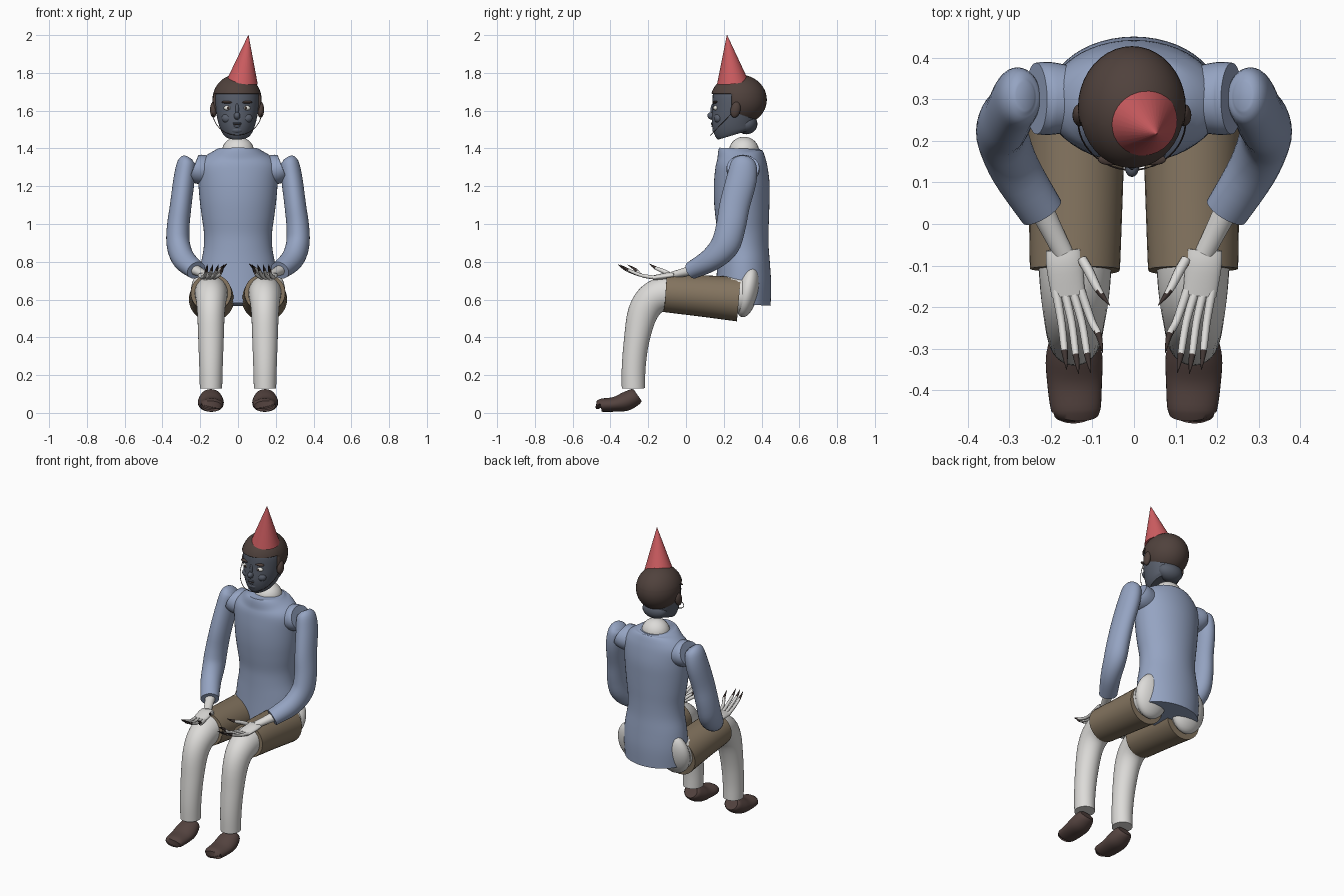
import bpy, bmesh, math
from mathutils import Vector, Matrix

if "Cube" in bpy.data.objects:
    bpy.data.objects.remove(bpy.data.objects["Cube"])


def material(name, rgb):
    m = bpy.data.materials.new(name)
    m.use_nodes = True
    m.diffuse_color = (*rgb, 1)
    m.node_tree.nodes["Principled BSDF"].inputs["Base Color"].default_value = (*rgb, 1)
    return m


SHIRT = material("shirt blue", (.3, .37, .54))
WHITE = material("pale cloth", (.72, .71, .69))
SHORTS = material("shorts tan", (.23, .175, .115))
HAIR = material("hair brown", (.08, .054, .046))
SHOE = material("shoe brown", (.088, .056, .05))
HAT = material("hat red", (.62, .11, .12))
FACE = material("face slate", (.1, .115, .15))
EYE = material("eye white", (.8, .8, .76))
DARK = material("claw dark", (.05, .035, .032))


def finish(name, bm, *mats):
    bmesh.ops.recalc_face_normals(bm, faces=bm.faces)
    mesh = bpy.data.meshes.new(name)
    bm.to_mesh(mesh)
    bm.free()
    ob = bpy.data.objects.new(name, mesh)
    bpy.context.collection.objects.link(ob)
    for m in mats:
        mesh.materials.append(m)
    bpy.ops.object.select_all(action='DESELECT')
    ob.select_set(True)
    bpy.context.view_layer.objects.active = ob
    bpy.ops.object.shade_smooth_by_angle(angle=math.radians(45))
    return ob


def spline(pts, steps):
    """Smooth list of 5-vectors (x, y, z, width radius, depth radius)."""
    pts = [Vector(p) for p in pts]
    out = []
    for i in range(len(pts) - 1):
        a, b = pts[max(i - 1, 0)], pts[i]
        c, d = pts[i + 1], pts[min(i + 2, len(pts) - 1)]
        for k in range(steps):
            t = k / steps
            out.append(b + (c - a) * (t / 2) + (a * 2 - b * 5 + c * 4 - d) * (t * t / 2)
                       + (b * 3 - a - c * 3 + d) * (t ** 3 / 2))
    return out + [pts[-1]]


def loft(name, pts, *mats, sides=32, steps=4, rule=None):
    """Sweep an ellipse along a path; rule picks the material per face centre."""
    bm = bmesh.new()
    path = spline(pts, steps)
    rings = []
    for i, p in enumerate(path):
        t = (path[min(i + 1, len(path) - 1)] - path[max(i - 1, 0)]).to_3d()
        t = Vector(t[:3]).normalized()
        ref = Vector((1, 0, 0)) if abs(t.x) < .9 else Vector((0, 1, 0))
        u = (ref - t * ref.dot(t)).normalized()
        v = t.cross(u)
        ring = []
        for k in range(sides):
            a = math.tau * k / sides
            ring.append(bm.verts.new(Vector(p[:3]) + u * (p[3] * math.cos(a)) + v * (p[4] * math.sin(a))))
        rings.append(ring)
    for r, s in zip(rings, rings[1:]):
        for k in range(sides):
            n = (k + 1) % sides
            bm.faces.new((r[k], r[n], s[n], s[k]))
    bm.faces.new(rings[0][::-1])
    bm.faces.new(rings[-1])
    if rule:
        for f in bm.faces:
            f.material_index = rule(f)
    return finish(name, bm, *mats)


def ball(name, at, size, mat, tilt=0):
    bm = bmesh.new()
    bmesh.ops.create_uvsphere(bm, u_segments=24, v_segments=16, radius=1)
    bm.transform(Matrix.Translation(at) @ Matrix.Rotation(math.radians(tilt), 4, 'X')
                 @ Matrix.Diagonal((*size, 1)))
    return finish(name, bm, mat)


# Torso: shirt with soft horizontal folds and a pale underside
loft("shirt_torso", [(0, .3, .575, .2, .148), (0, .305, .68, .205, .146), (0, .305, .78, .198, .14),
                     (0, .303, .87, .182, .135), (0, .302, .95, .18, .135), (0, .298, 1.04, .192, .142),
                     (0, .295, 1.13, .203, .147), (0, .295, 1.22, .21, .147), (0, .293, 1.3, .212, .138),
                     (0, .29, 1.345, .188, .128), (0, .285, 1.38, .14, .117), (0, .285, 1.4, .105, .108)],
     SHIRT, WHITE, sides=48, rule=lambda f: int(f.normal.z < -.9 and len(f.verts) > 4))
ball("neck", (0, .307, 1.385), (.085, .08, .077), WHITE)

# Head: face block, narrowing towards the chin
loft("head", [(-.005, .265, 1.475, .07, .1), (-.005, .26, 1.495, .085, .112), (-.005, .255, 1.54, .1, .118),
              (-.005, .258, 1.6, .112, .118), (-.005, .27, 1.68, .116, .128), (-.005, .275, 1.74, .095, .105)],
     FACE, sides=40)
ball("nose", (-.005, .137, 1.572), (.017, .024, .02), FACE, -15)
ball("nose_bridge", (-.005, .146, 1.605), (.01, .016, .035), FACE)
ball("upper_lip", (-.005, .146, 1.533), (.026, .014, .007), FACE)
ball("lower_lip", (-.005, .149, 1.518), (.022, .014, .008), FACE)
ball("mouth_line", (-.005, .141, 1.526), (.02, .009, .003), DARK)
ball("chin", (-.005, .165, 1.497), (.036, .025, .02), FACE)

# Hair: rounded cap cut to a fringe in front and a hairline at the nape
bm = bmesh.new()
bmesh.ops.create_uvsphere(bm, u_segments=40, v_segments=24, radius=1)
bm.transform(Matrix.Translation((-.005, .279, 1.658)) @ Matrix.Diagonal((.13, .149, .134, 1)))
cuts = [((0, 0, 1.69), (0, 0, 1)), ((0, 0, 1.54), (0, 0, 1)), ((0, .24, 0), (0, 1, 0))]
for co, no in cuts:
    bmesh.ops.bisect_plane(bm, geom=bm.verts[:] + bm.edges[:] + bm.faces[:], plane_co=co, plane_no=no)
gone = []
for f in bm.faces:
    c = f.calc_center_median()
    if c.z < 1.54 or (c.y < .24 and c.z < 1.69):
        gone.append(f)
bmesh.ops.delete(bm, geom=gone, context='FACES')
hair = finish("hair_cap", bm, HAIR)
solid = hair.modifiers.new("thickness", 'SOLIDIFY')
solid.thickness = .025
solid.offset = -1
ball("nape", (-.005, .32, 1.53), (.082, .058, .055), FACE)

# Party hat: leaning cone and its chin string
axis = Vector((.055, .217, 2)) - Vector((.022, .247, 1.752))
bm = bmesh.new()
bmesh.ops.create_cone(bm, cap_ends=True, segments=32, radius1=.083, radius2=.001, depth=axis.length)
bm.transform(Matrix.Translation(Vector((.022, .247, 1.752)) + axis / 2)
             @ axis.to_track_quat('Z', 'Y').to_matrix().to_4x4())
finish("party_hat", bm, HAT)
string = []
for k in range(13):
    a = math.pi * k / 12
    string.append((-.005 + .13 * math.cos(a), .25 - .12 * math.sin(a), 1.595 - .125 * math.sin(a), .002, .002))
loft("hat_string", string, DARK, sides=6, steps=2)

for side, s in (("left", 1), ("right", -1)):
    def limb(name, pts, *mats, **kw):
        return loft(side + "_" + name, [(s * p[0], *p[1:]) for p in pts], *mats, **kw)

    # Face details and ears
    ball(side + "_eye", (-.005 + s * .049, .158, 1.614), (.022, .014, .013), EYE)
    ball(side + "_pupil", (-.005 + s * .047, .1465, 1.614), (.007, .004, .008), DARK)
    ball(side + "_brow", (-.005 + s * .05, .155, 1.645), (.032, .014, .007), HAIR, 10)
    ball(side + "_cheek", (-.005 + s * .05, .173, 1.56), (.032, .025, .026), FACE)
    ball(side + "_ear", (-.005 + s * .125, .262, 1.605), (.018, .026, .043), HAIR, -12)

    # Sleeve, with the shoulder opening of the shirt
    limb("shoulder_opening", [(.15, .3, 1.285, .08, .075), (.205, .302, 1.29, .088, .078),
                              (.235, .302, 1.3, .086, .07)], SHIRT)
    limb("sleeve", [(.262, .308, 1.35, .025, .035), (.272, .305, 1.325, .048, .066), (.285, .295, 1.24, .056, .08),
                    (.303, .258, 1.1, .057, .08), (.317, .236, .98, .06, .078), (.315, .205, .885, .062, .076),
                    (.285, .13, .81, .06, .062), (.222, .03, .755, .054, .047)], SHIRT)

    # Hand: wrist, palm, four curved clawed fingers and a thumb
    limb("wrist", [(.225, .04, .757, .03, .028), (.195, -.02, .742, .026, .022), (.17, -.07, .73, .024, .019)], WHITE)
    limb("palm", [(.17, -.062, .73, .042, .014), (.167, -.1, .725, .044, .018),
                  (.158, -.172, .715, .04, .013)], WHITE)
    for i in range(4):
        root, tip = .188 - .02 * i, .162 - .029 * i
        reach = (.35, .36, .358, .31)[i]
        mid = (root + tip) / 2
        limb("finger_%d" % (i + 1), [(root, -.16, .716, .011, .011), (mid, -.235, .728, .0095, .0095),
                                     (tip * .8 + root * .2, .045 - reach, .757, .008, .008),
                                     (tip, -reach, .785, .001, .001)],
             WHITE, DARK, sides=10, rule=lambda f, r=reach: int(f.calc_center_median().y < .05 - r))
    limb("thumb", [(.125, -.085, .732, .012, .012), (.108, -.115, .748, .012, .012),
                   (.085, -.16, .767, .009, .009), (.058, -.196, .79, .001, .001)],
         WHITE, DARK, sides=10, rule=lambda f: int(f.calc_center_median().y < -.163))

    # Leg: seated thigh, knee and shin, with the rounded hip end
    limb("leg", [(.143, .3, .625, .1, .1), (.143, .1, .625, .095, .095), (.142, -.06, .636, .09, .092),
                 (.142, -.165, .612, .083, .088), (.143, -.228, .53, .073, .08), (.143, -.262, .38, .067, .067),
                 (.143, -.277, .24, .062, .063), (.143, -.278, .13, .059, .062)], WHITE)
    ball(side + "_hip", (s * .137, .325, .642), (.113, .058, .138), WHITE, -12)
    limb("shorts_leg", [(.14, .28, .602, .12, .118), (.14, .1, .618, .114, .11), (.142, -.09, .634, .109, .103),
                        (.142, -.105, .635, .107, .101)], SHORTS, steps=3)

    # Shoe: bent tube with a blunt toe
    limb("shoe", [(.14, -.452, .039, .052, .029), (.14, -.445, .041, .06, .035), (.143, -.38, .045, .066, .039),
                  (.144, -.32, .06, .068, .05), (.144, -.272, .084, .056, .046), (.144, -.256, .094, .042, .038)], SHOE)
